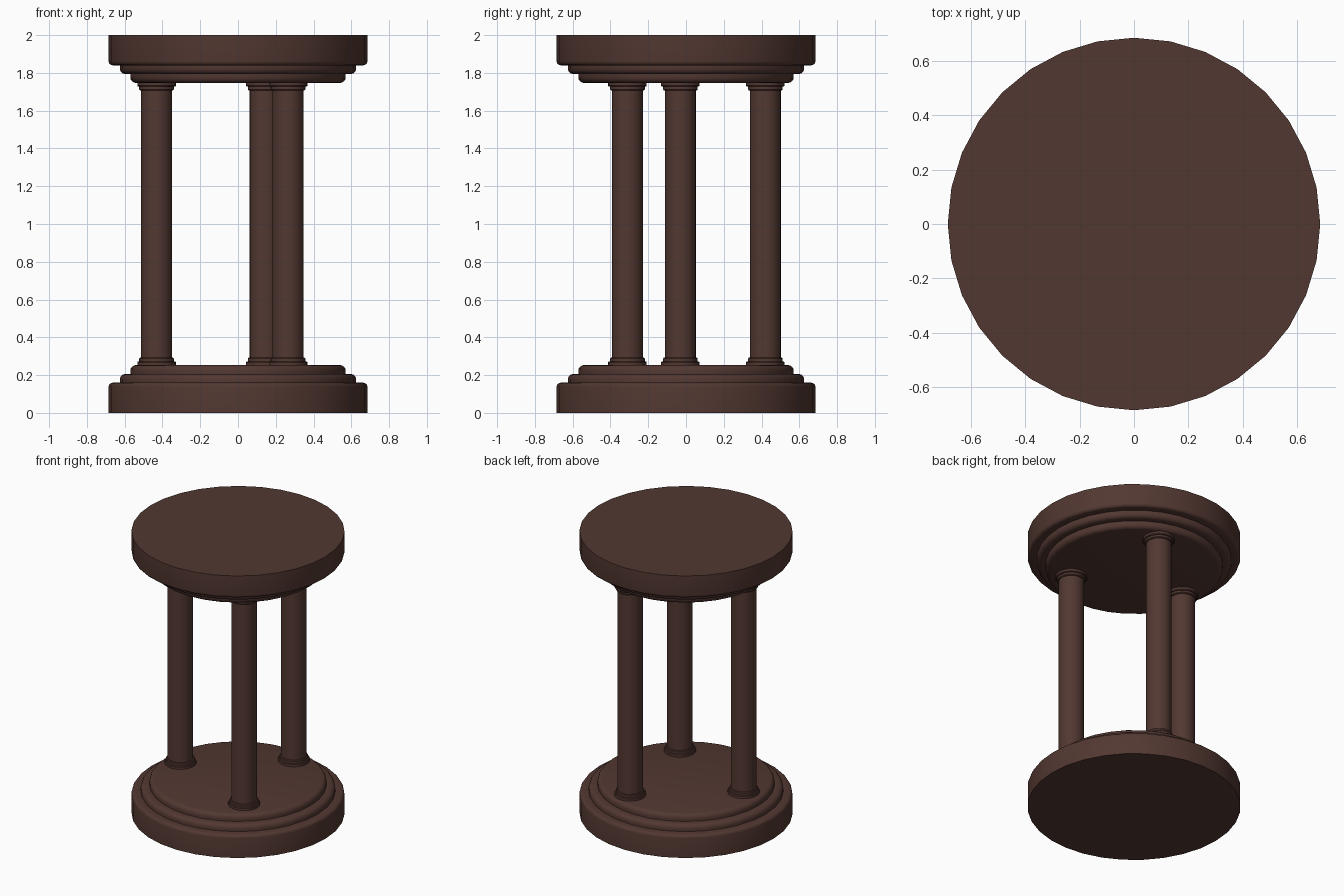
import bpy, math

if "Cube" in bpy.data.objects:
    bpy.data.objects.remove(bpy.data.objects["Cube"])

brown = bpy.data.materials.new("dark_brown_wood")
brown.diffuse_color = (0.085, 0.039, 0.031, 1)
brown.use_nodes = True
brown.node_tree.nodes["Principled BSDF"].inputs["Base Color"].default_value = brown.diffuse_color


def lathe(name, profile, cx=0, cy=0, sides=32):
    """Revolve an (r, z) profile around a vertical axis and close both ends."""
    n = len(profile)
    verts, faces = [], []
    for i in range(sides):
        a = 2 * math.pi * i / sides
        verts += [(r * math.cos(a), r * math.sin(a), z) for r, z in profile]
    for i in range(sides):
        j = (i + 1) % sides
        faces += [(i*n + k, j*n + k, j*n + k + 1, i*n + k + 1) for k in range(n - 1)]
    faces.append([i * n for i in reversed(range(sides))])
    faces.append([i * n + n - 1 for i in range(sides)])
    mesh = bpy.data.meshes.new(name)
    mesh.from_pydata(verts, [], faces)
    mesh.materials.append(brown)
    ob = bpy.data.objects.new(name, mesh)
    bpy.context.collection.objects.link(ob)
    ob.location = (cx, cy, 0)
    bpy.ops.object.select_all(action='DESELECT')
    ob.select_set(True)
    bpy.context.view_layer.objects.active = ob
    bpy.ops.object.shade_smooth_by_angle(angle=math.radians(35))
    return ob


def flip(profile):
    """Mirror a profile about mid height (z = 1)."""
    return [(r, 2 - z) for r, z in reversed(profile)]


def rounded(r, z, b):
    """Quarter-round edge ending at height z."""
    return [(r - b + b * math.cos(t), z - b + b * math.sin(t))
            for t in (k * math.pi / 8 for k in range(5))]


# Stepped round plates, bottom and top
plate = ([(0.685, 0)] + rounded(0.685, 0.16, 0.022) + [(0.626, 0.16)]
         + rounded(0.626, 0.206, 0.03) + [(0.57, 0.206)]
         + rounded(0.57, 0.253, 0.03))
lathe("bottom_plate", plate)
lathe("top_plate", flip(plate))

# Three columns with stepped feet and capitals
foot = [(0.102, 0.25), (0.102, 0.268), (0.098, 0.273), (0.092, 0.273),
        (0.092, 0.287), (0.088, 0.292), (0.082, 0.292)]
for i, (x, y) in enumerate([(-0.431, -0.03), (0.144, 0.42), (0.265, -0.31)]):
    lathe(f"column_{i + 1}", foot + flip(foot), x, y)
